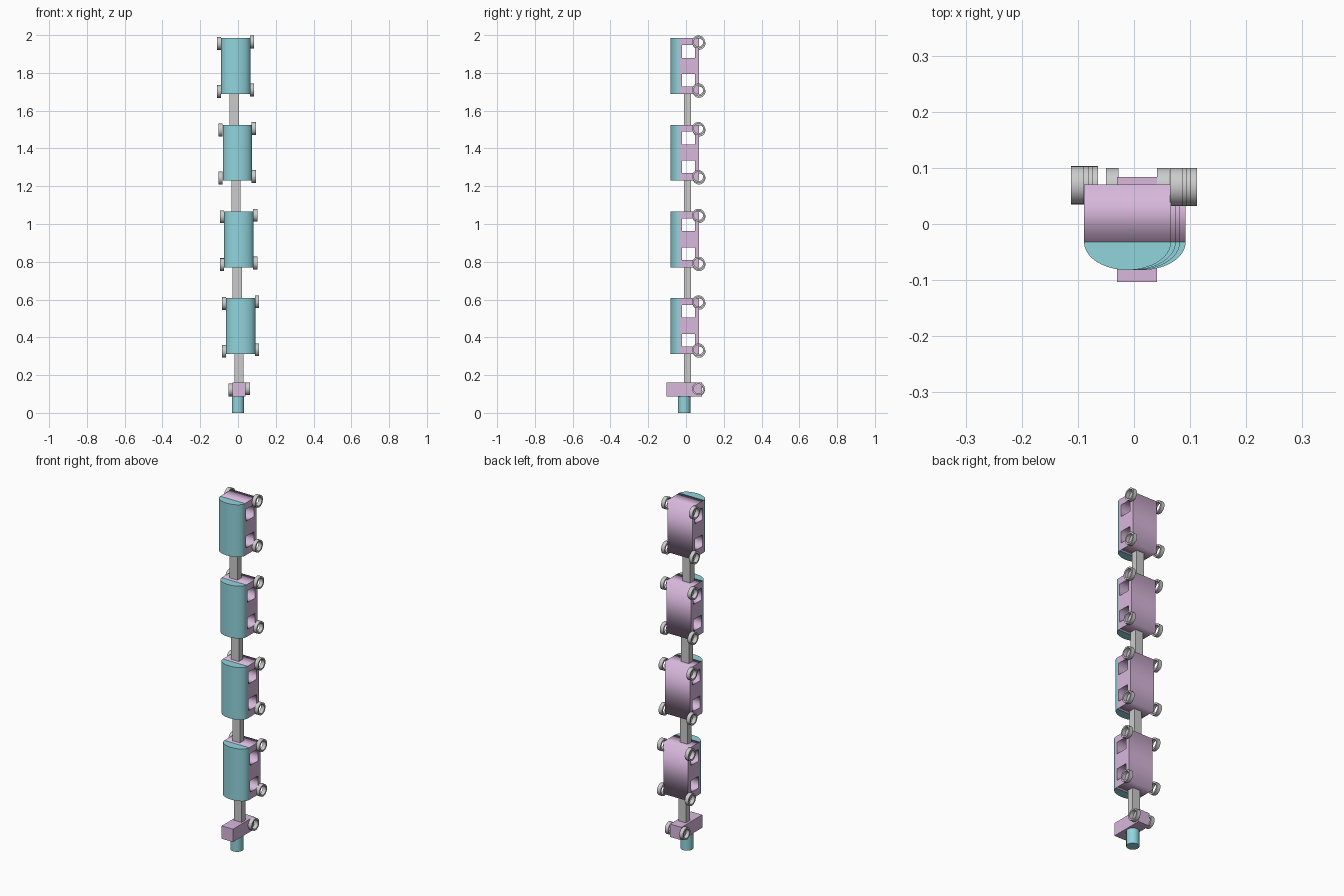
import bpy, bmesh
from math import pi, cos, sin

if "Cube" in bpy.data.objects:
    bpy.data.objects.remove(bpy.data.objects["Cube"])


def material(name, rgb):
    m = bpy.data.materials.new(name)
    m.diffuse_color = (*rgb, 1)
    m.use_nodes = True
    m.node_tree.nodes["Principled BSDF"].inputs["Base Color"].default_value = m.diffuse_color
    return m


PINK = material("pink", (0.69, 0.48, 0.72))
TEAL = material("teal", (0.28, 0.66, 0.72))


def add(name, data, loc, rot=(0, 0, 0)):
    ob = bpy.data.objects.new(name, data)
    ob.location, ob.rotation_euler = loc, rot
    bpy.context.collection.objects.link(ob)
    return ob


def box(name, lo, hi, mat=None):
    bm = bmesh.new()
    bmesh.ops.create_cube(bm, size=1)
    bmesh.ops.scale(bm, vec=[b - a for a, b in zip(lo, hi)], verts=bm.verts)
    me = bpy.data.meshes.new(name)
    bm.to_mesh(me)
    bm.free()
    if mat:
        me.materials.append(mat)
    return add(name, me, [(a + b) / 2 for a, b in zip(lo, hi)])


def finish(bm, name, mat=None):
    # smooth the curved sides, keep the rims sharp
    bmesh.ops.recalc_face_normals(bm, faces=bm.faces)
    for f in bm.faces:
        f.smooth = True
    for e in bm.edges:
        if len(e.link_faces) == 2 and e.calc_face_angle() > 0.6:
            e.smooth = False
    me = bpy.data.meshes.new(name)
    bm.to_mesh(me)
    bm.free()
    if mat:
        me.materials.append(mat)
    return me


def ring_mesh(outer, inner, width, n=32):
    # open tube along x
    bm = bmesh.new()
    section = [(-width / 2, outer), (width / 2, outer), (width / 2, inner), (-width / 2, inner)]
    rows = [[bm.verts.new((x, r * cos(2 * pi * i / n), r * sin(2 * pi * i / n)))
             for x, r in section] for i in range(n)]
    for i in range(n):
        a, b = rows[i], rows[(i + 1) % n]
        for k in range(4):
            bm.faces.new((a[k], a[(k + 1) % 4], b[(k + 1) % 4], b[k]))
    return finish(bm, "wheel")


def prism_mesh(name, outline, height, mat):
    bm = bmesh.new()
    face = bm.faces.new([bm.verts.new((x, y, 0)) for x, y in outline])
    top = bmesh.ops.extrude_face_region(bm, geom=[face])["geom"]
    bmesh.ops.translate(bm, vec=(0, 0, height),
                        verts=[v for v in top if isinstance(v, bmesh.types.BMVert)])
    return finish(bm, name, mat)


HALF, LENGTH = 0.0775, 0.296

# car body side profile (y, z) with two window openings through it
body = bpy.data.curves.new("car_body", "CURVE")
body.dimensions, body.fill_mode, body.extrude = "2D", "BOTH", HALF
for y0, y1, z0, z1 in [(-0.032, 0.07, 0, LENGTH), (-0.022, 0.047, 0.04, 0.106),
                       (-0.022, 0.047, 0.192, 0.259)]:
    sp = body.splines.new("POLY")
    sp.points.add(3)
    for p, (y, z) in zip(sp.points, [(y0, z0), (y1, z0), (y1, z1), (y0, z1)]):
        p.co = (y, z, 0, 1)
    sp.use_cyclic_u = True
body.materials.append(PINK)

# half-ellipse roof
roof = prism_mesh("car_roof", [(HALF * cos(pi * i / 32), -0.032 - 0.05 * sin(pi * i / 32))
                               for i in range(33)], LENGTH, TEAL)
wheel = ring_mesh(0.034, 0.025, 0.022)

# four cars, each with a coupling bar reaching down to the next unit
for i, cx in enumerate((0.0145, 0.0045, -0.003, -0.0115)):
    z = 0.312 + 0.4587 * i
    n = i + 1
    add(f"car_body_{n}", body, (cx, 0, z), (pi / 2, 0, pi / 2))
    add(f"car_roof_{n}", roof, (cx, 0, z))
    for end, wz in (("lower", 0.022), ("upper", 0.276)):
        add(f"car_{n}_{end}_right_wheel", wheel, (cx + HALF + 0.009, 0.066, z + wz))
        add(f"car_{n}_{end}_left_wheel", wheel, (cx - HALF - 0.012, 0.069, z + wz - 0.008))
    lx = cx - 0.0085
    low = 0.16 if i == 0 else z - 0.4587 + LENGTH
    box(f"coupling_bar_{n}", (lx - 0.024, -0.011, low), (lx + 0.024, 0.026, z))

# engine at the bottom end: cab, boiler and wheels
box("engine_cab", (-0.03, -0.103, 0.087), (0.041, 0.084, 0.16), PINK)
boiler = prism_mesh("engine_boiler", [(0.033 * cos(2 * pi * i / 32), 0.033 * sin(2 * pi * i / 32))
                                      for i in range(32)], 0.087, TEAL)
add("engine_boiler", boiler, (0, -0.009, 0))
add("engine_right_wheel", wheel, (0.052, 0.066, 0.128))
add("engine_left_wheel", wheel, (-0.039, 0.066, 0.122))
